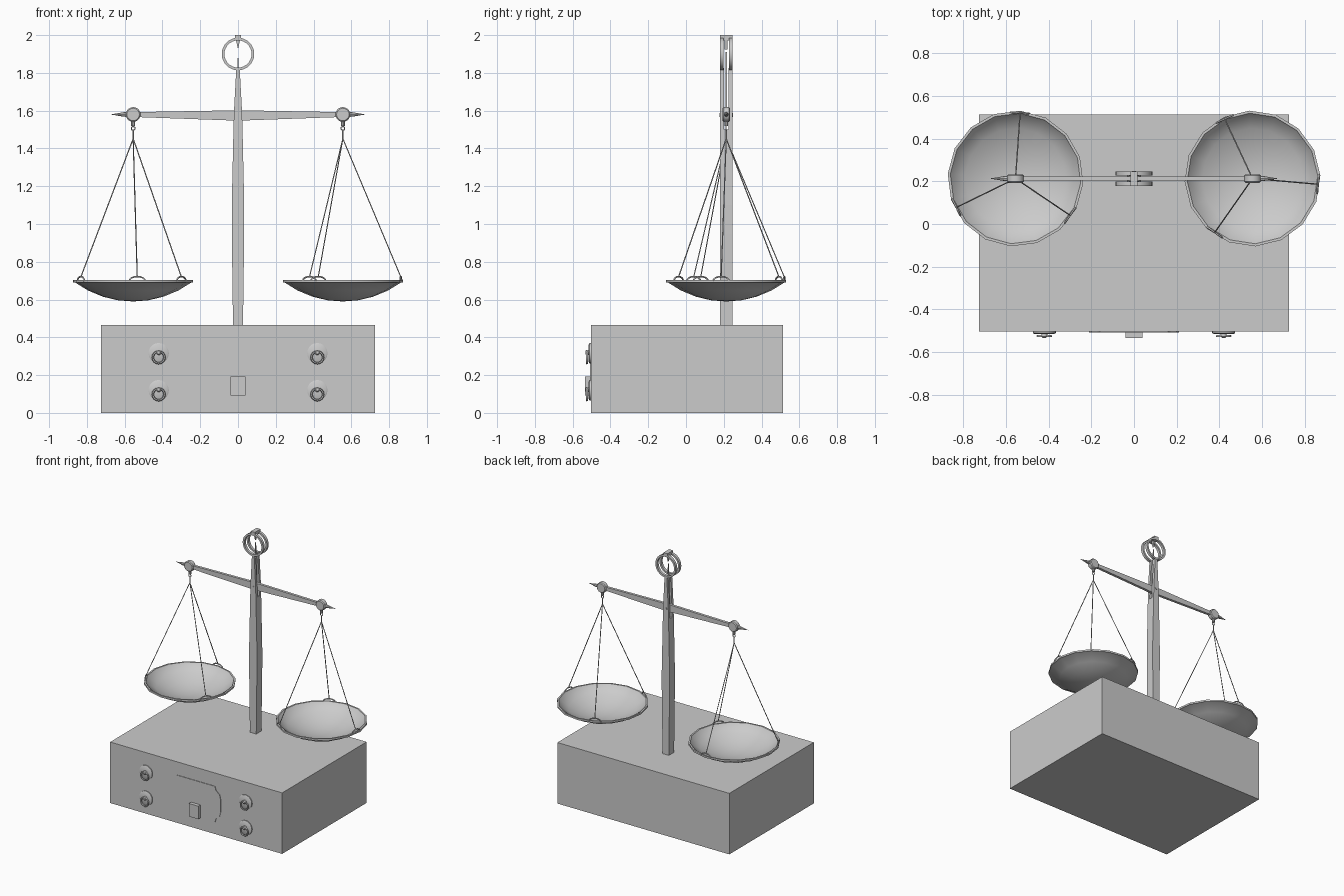
import bpy, bmesh
from math import sin, cos, pi, radians
from mathutils import Vector, Matrix

if "Cube" in bpy.data.objects:
    bpy.data.objects.remove(bpy.data.objects["Cube"])

YC = 0.213       # depth of pillar and beam
FRONT = -0.504   # front face of the base
FACE_Y = Matrix.Rotation(pi / 2, 4, 'X')   # turns a lathe axis from +z to -y


def finish(name, bm, smooth=None):
    bmesh.ops.remove_doubles(bm, verts=bm.verts, dist=1e-5)
    bmesh.ops.recalc_face_normals(bm, faces=bm.faces)
    me = bpy.data.meshes.new(name)
    bm.to_mesh(me)
    bm.free()
    ob = bpy.data.objects.new(name, me)
    bpy.context.collection.objects.link(ob)
    if smooth:
        bpy.ops.object.select_all(action='DESELECT')
        ob.select_set(True)
        bpy.context.view_layer.objects.active = ob
        bpy.ops.object.shade_smooth_by_angle(angle=radians(smooth))
    return ob


def prism(name, outline, y0, y1):
    """Extrude an xz outline along y."""
    bm = bmesh.new()
    face = bm.faces.new([bm.verts.new((x, y0, z)) for x, z in outline])
    ext = bmesh.ops.extrude_face_region(bm, geom=[face])
    for v in ext['geom']:
        if isinstance(v, bmesh.types.BMVert):
            v.co.y = y1
    return finish(name, bm)


def box(name, x0, x1, y0, y1, z0, z1):
    return prism(name, [(x0, z0), (x1, z0), (x1, z1), (x0, z1)], y0, y1)


def lathe(name, profile, n, loc, rot=Matrix(), closed=False, phase=0.0, smooth=35):
    """Turn an (r, z) profile around z, then rotate and place it."""
    bm = bmesh.new()
    rings = [[bm.verts.new((r * cos(phase + 2 * pi * i / n), r * sin(phase + 2 * pi * i / n), z))
              for r, z in profile] for i in range(n)]
    m = len(profile)
    for i in range(n):
        a, b = rings[i], rings[(i + 1) % n]
        for j in range(m if closed else m - 1):
            k = (j + 1) % m
            bm.faces.new((a[j], b[j], b[k], a[k]))
    bmesh.ops.transform(bm, matrix=Matrix.Translation(loc) @ rot, verts=bm.verts)
    return finish(name, bm, smooth)


def torus(name, major, minor, loc, rot=Matrix(), n=16, m=6):
    prof = [(major + minor * cos(2 * pi * j / m), minor * sin(2 * pi * j / m)) for j in range(m)]
    return lathe(name, prof, n, loc, rot, closed=True, smooth=60)


def tube(name, pts, r):
    cu = bpy.data.curves.new(name, 'CURVE')
    cu.dimensions = '3D'
    cu.bevel_depth, cu.bevel_resolution, cu.use_fill_caps = r, 1, True
    sp = cu.splines.new('POLY')
    sp.points.add(len(pts) - 1)
    for p, co in zip(sp.points, pts):
        p.co = (*co, 1)
    ob = bpy.data.objects.new(name, cu)
    bpy.context.collection.objects.link(ob)
    bpy.ops.object.select_all(action='DESELECT')
    ob.select_set(True)
    bpy.context.view_layer.objects.active = ob
    bpy.ops.object.convert(target='MESH')


def mirrored(half):
    """Complete a right-hand outline with its mirror image."""
    return half + [(-x, z) for x, z in reversed(half) if x > 1e-6]


# Base chest
box("base", -0.725, 0.725, FRONT, 0.514, 0, 0.465)

# Central front plate and hasp
prism("lock_plate", mirrored([(0.16, 0.09), (0.17, 0.12), (0.20, 0.145), (0.21, 0.19),
                              (0.21, 0.27), (0.20, 0.31), (0.17, 0.335), (0.16, 0.365)]),
      FRONT - 0.004, FRONT + 0.002)
box("lock_block", -0.04, 0.04, FRONT - 0.031, FRONT, 0.093, 0.192)

# Drawer pulls
for x in (-0.42, 0.42):
    for z in (0.316, 0.12):
        lathe("pull_disc", [(0, 0), (0.054, 0), (0.054, 0.007), (0.047, 0.011), (0, 0.011)],
              20, (x, FRONT, z), FACE_Y)
        lathe("pull_boss", [(0.014, 0.01), (0.014, 0.024), (0.008, 0.029), (0, 0.029)],
              12, (x, FRONT, z + 0.004), FACE_Y)
        torus("pull_ring", 0.031, 0.006, (x, FRONT - 0.021, z - 0.022), FACE_Y)

# Pillar, splitting into two prongs around the beam
prism("pillar", mirrored([(0.027, 0.465), (0.028, 0.60), (0.033, 0.95), (0.033, 1.10),
                          (0.024, 1.50)]), YC - 0.032, YC + 0.032)
for s in (-1, 1):
    y0, y1 = sorted((YC + s * 0.012, YC + s * 0.032))
    prism("pillar_prong", mirrored([(0.024, 1.50), (0.021, 1.60), (0.009, 1.825)]), y0, y1)
    # Sight ring on each prong
    lathe("sight_ring", [(0.072, -0.010), (0.086, -0.010), (0.086, 0.010), (0.072, 0.010)],
          28, (0, YC + s * 0.024, 1.9), FACE_Y, closed=True)
# Cap joining the rings, with a downward marker
box("ring_cap", -0.017, 0.017, YC - 0.034, YC + 0.034, 1.972, 2.0)
prism("marker", mirrored([(0, 1.925), (0.011, 1.975)]), YC - 0.008, YC + 0.008)

# Beam, pointer and pivot
prism("beam", mirrored([(0, 1.547), (0.56, 1.567), (0.56, 1.592), (0, 1.602)])[0:4]
      + [(-0.56, 1.592), (-0.56, 1.567)], YC - 0.010, YC + 0.010)
prism("pointer", mirrored([(0.010, 1.59), (0.007, 1.75), (0, 1.91)]), YC - 0.005, YC + 0.005)
lathe("pivot", [(0, -0.036), (0.010, -0.036), (0.010, 0.036), (0, 0.036)],
      12, (0, YC, 1.577), FACE_Y)


def scale_side(s, wire_start):
    x = s * 0.555
    # Beam end: disc, spike and hanging link
    lathe("beam_disc", [(0, -0.02), (0.033, -0.02), (0.039, -0.014), (0.039, 0.014),
                        (0.033, 0.02), (0, 0.02)], 20, (x, YC, 1.58), FACE_Y)
    lathe("beam_spike", [(0, 0), (0.013, 0), (0.012, 0.05), (0.005, 0.09), (0, 0.122)],
          8, (x, YC, 1.58), Matrix.Rotation(s * pi / 2, 4, 'Y'))
    lathe("link_stem", [(0, 0), (0.011, 0), (0.011, 0.03), (0, 0.03)], 10, (x, YC, 1.518))
    torus("link_ring", 0.010, 0.003, (x, YC, 1.506), FACE_Y, n=12)
    tube("hanger", [(x, YC, 1.497), (x, YC, 1.445)], 0.004)

    # Pan with a thin wall
    cap = [(0.0, 0.590), (0.08, 0.596), (0.16, 0.615), (0.24, 0.648), (0.308, 0.690)]
    rim = [(0.318, 0.691), (0.318, 0.704), (0.306, 0.704)]
    inner = [(r * 0.985, z + 0.008) for r, z in reversed(cap)]
    lathe("pan", cap + rim + inner, 16, (x, YC, 0), phase=radians(wire_start))

    # Three wires with arched lugs on the rim
    for k in range(3):
        a = radians(wire_start + 120 * k)
        out, tan = Vector((cos(a), sin(a), 0)), Vector((-sin(a), cos(a), 0))
        foot = Vector((x, YC, 0.698)) + out * 0.308
        arch = [foot + tan * 0.043 * cos(pi * i / 8) + Vector((0, 0, 0.024 * sin(pi * i / 8)))
                for i in range(9)]
        tube("rim_lug", arch, 0.0045)
        tube("wire", [(x, YC, 1.452), foot + Vector((0, 0, 0.022))], 0.003)


scale_side(-1, 86)
scale_side(1, 115)
